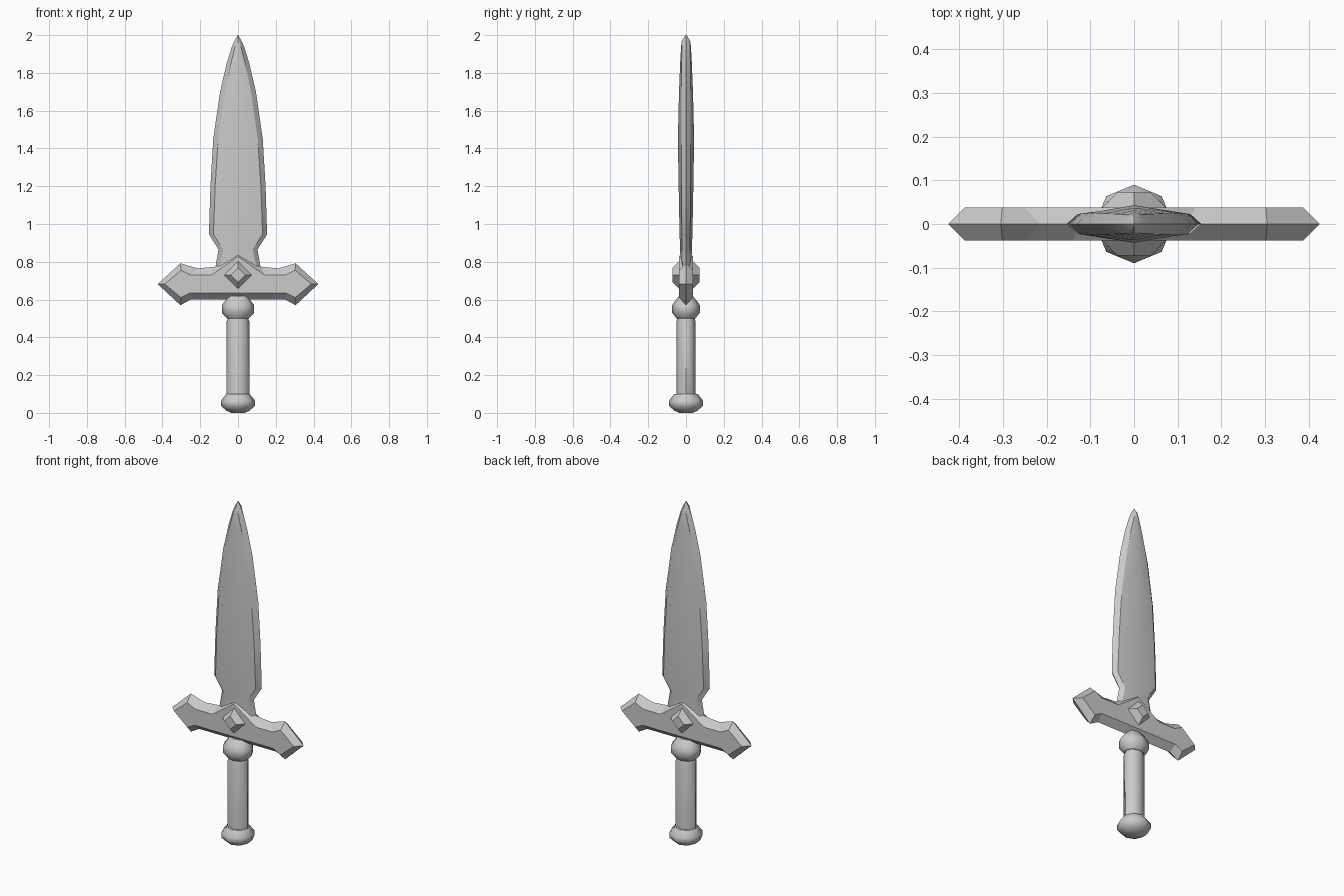
import bpy, math

if "Cube" in bpy.data.objects:
    bpy.data.objects.remove(bpy.data.objects["Cube"])


def make(name, verts, faces, angle=None):
    mesh = bpy.data.meshes.new(name)
    mesh.from_pydata(verts, [], faces)
    obj = bpy.data.objects.new(name, mesh)
    bpy.context.collection.objects.link(obj)
    bpy.context.view_layer.objects.active = obj
    obj.select_set(True)
    bpy.ops.object.mode_set(mode='EDIT')
    bpy.ops.mesh.select_all(action='SELECT')
    bpy.ops.mesh.normals_make_consistent(inside=False)
    bpy.ops.object.mode_set(mode='OBJECT')
    if angle:
        bpy.ops.object.shade_smooth_by_angle(angle=math.radians(angle))
    obj.select_set(False)
    return obj


def loft(name, rings, angle=None):
    """Skin a stack of equal-length rings and cap both ends."""
    n = len(rings[0])
    verts = [v for ring in rings for v in ring]
    faces = [(r * n + i, r * n + (i + 1) % n, (r + 1) * n + (i + 1) % n, (r + 1) * n + i)
             for r in range(len(rings) - 1) for i in range(n)]
    last = len(verts) - n
    faces += [tuple(range(n)), tuple(range(last, last + n))]
    return make(name, verts, faces, angle)


def mirrored(half):
    """Complete an outline whose first and last points lie on x = 0."""
    return half + [(-x, z) for x, z in half[-2:0:-1]]


def turned(name, profile, sides=8):
    """Elliptical turned part from (z, x radius, y radius)."""
    rings = [[(rx * math.sin(2 * math.pi * i / sides), ry * math.cos(2 * math.pi * i / sides), z)
              for i in range(sides)] for z, rx, ry in profile]
    return loft(name, rings, 50)


# Blade: height, edge x, bevel x, bevel y, ridge y
stations = [(0.74, 0.125, 0.105, 0.018, 0.028), (0.865, 0.103, 0.078, 0.020, 0.031),
            (0.945, 0.154, 0.130, 0.022, 0.034), (1.20, 0.146, 0.121, 0.024, 0.039),
            (1.45, 0.131, 0.105, 0.025, 0.043), (1.70, 0.095, 0.069, 0.024, 0.037),
            (1.85, 0.060, 0.038, 0.023, 0.031), (1.94, 0.032, 0.015, 0.021, 0.026),
            (1.97, 0.018, 0.008, 0.018, 0.022), (2.0, 0.001, 0.0005, 0.002, 0.003)]
loft("blade", [[(e, 0, z), (b, t, z), (0, c, z), (-b, t, z),
                (-e, 0, z), (-b, -t, z), (0, -c, z), (b, -t, z)]
               for z, e, b, t, c in stations], 32)

# Crossguard: full outline in the middle, inset outline on both faces
outer = mirrored([(0, 0.86), (0.125, 0.773), (0.215, 0.765), (0.305, 0.792), (0.425, 0.682),
                  (0.305, 0.57), (0.25, 0.60), (0, 0.60)])
inner = mirrored([(0, 0.828), (0.14, 0.73), (0.25, 0.73), (0.302, 0.755), (0.388, 0.682),
                  (0.302, 0.61), (0.255, 0.635), (0, 0.635)])
loft("crossguard", [[(x, y, z) for x, z in outline] for outline, y in
                    ((inner, -0.038), (outer, 0), (inner, 0.038))])

# Diamond studs on both faces
for side, label in ((-1, "front"), (1, "back")):
    loft(label + "_stud", [[(r * dx, side * y, 0.73 + r * dz)
                            for dx, dz in ((1, 0), (0, 1), (-1, 0), (0, -1))]
                           for r, y in ((0.073, 0.03), (0.073, 0.038), (0.038, 0.072))])

# Handle
turned("pommel", [(0.0, 0.035, 0.035), (0.012, 0.062, 0.062), (0.038, 0.09, 0.09),
                  (0.065, 0.09, 0.09), (0.1, 0.062, 0.062)])
turned("grip", [(0.08, 0.06, 0.05), (0.485, 0.06, 0.05), (0.505, 0.052, 0.045)])
turned("collar", [(0.50, 0.058, 0.05), (0.53, 0.086, 0.073), (0.57, 0.086, 0.073),
                  (0.595, 0.066, 0.056), (0.62, 0.05, 0.035)])
